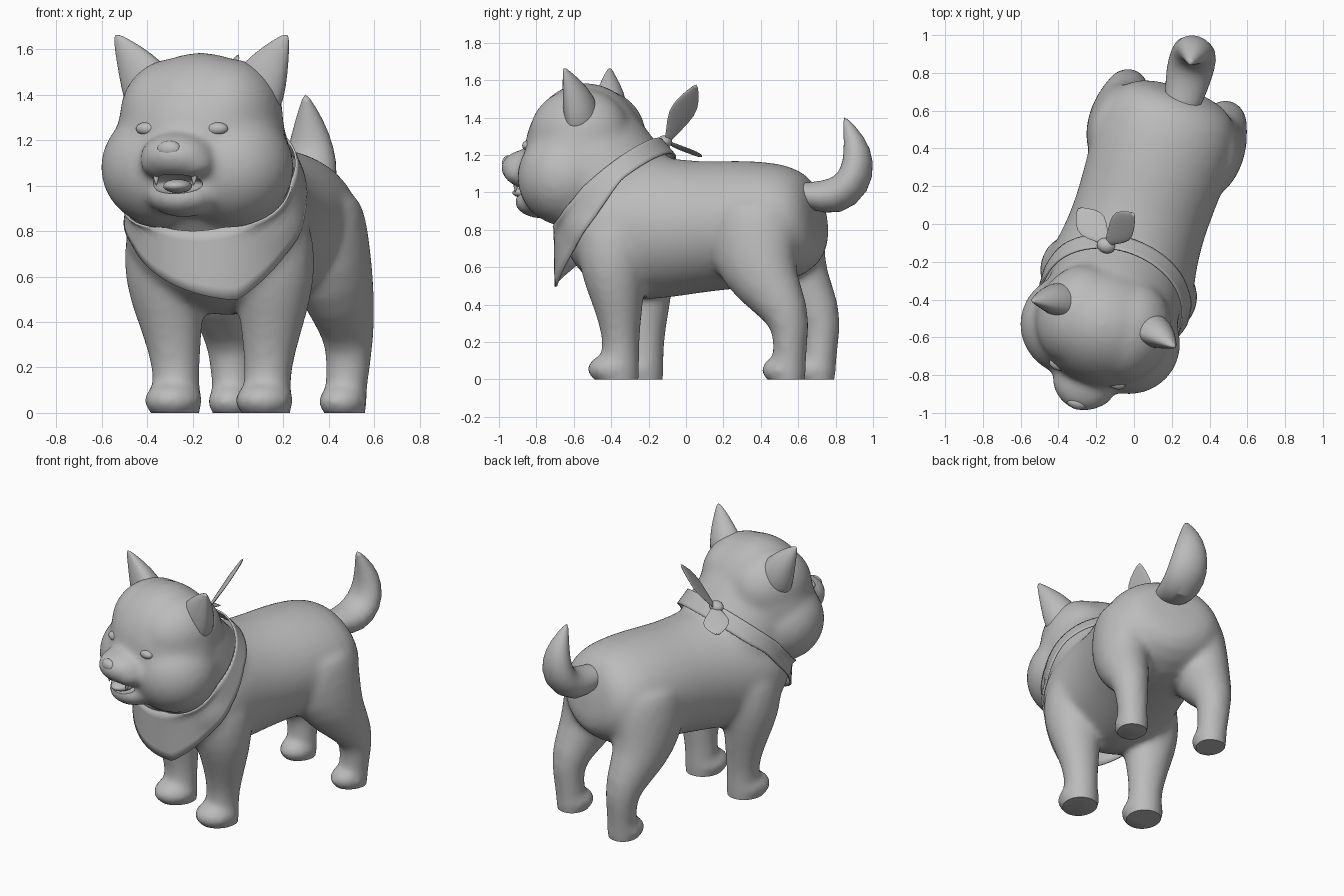
import bpy, bmesh, math
from mathutils import Matrix, Vector

if "Cube" in bpy.data.objects:
    bpy.data.objects.remove(bpy.data.objects["Cube"])

TURN = math.radians(-18)
SHIFT = Matrix.Rotation(TURN, 3, 'Z') @ Vector((0.02, 0, 0))
HEAD = -.01     # sideways lean of the head

GREY = (0.5, 0.5, 0.5, 1)
grey = bpy.data.materials.new("plain_grey")
grey.use_nodes = True
grey.diffuse_color = GREY
grey.node_tree.nodes["Principled BSDF"].inputs["Base Color"].default_value = GREY


def tube(bm, path, mirror=False, twist=0, front=1, n=16, mid=0):
    """Loft elliptical rings (x, y, z, rx, ry) along a path, with closed ends."""
    for side_sign in ((1, -1) if mirror else (1,)):
        pts = [Vector(p[:3]) for p in path]
        rings = []
        for i, p in enumerate(path):
            t = (pts[min(i + 1, len(pts) - 1)] - pts[max(i - 1, 0)]).normalized()
            side = (Vector((1, 0, 0)) - t * t.x).normalized()
            up = t.cross(side)
            turn = Matrix.Rotation(twist, 3, t)
            ring = []
            for k in range(n):
                a = math.tau * k / n
                s = math.sin(a)
                co = pts[i] + turn @ (side * p[3] * math.cos(a)
                                      + up * p[4] * s * (front if s < 0 else 1))
                co.x = mid + co.x * side_sign
                ring.append(bm.verts.new(co))
            rings.append(ring)
        for r, q in zip(rings, rings[1:]):
            for k in range(n):
                j = (k + 1) % n
                bm.faces.new((r[k], r[j], q[j], q[k]))
        bm.faces.new(rings[0][::-1])
        bm.faces.new(rings[-1])


def blob(bm, centre, radii, mirror=False, mid=HEAD):
    for s in ((1, -1) if mirror else (1,)):
        c = Vector((mid + centre[0] * s, centre[1], centre[2]))
        bmesh.ops.create_uvsphere(bm, u_segments=24, v_segments=14, radius=1,
                                  matrix=Matrix.Translation(c) @ Matrix.Diagonal((*radii, 1)))


def make(name, bm, subsurf=0):
    bmesh.ops.recalc_face_normals(bm, faces=bm.faces[:])
    me = bpy.data.meshes.new(name)
    bm.to_mesh(me)
    bm.free()
    ob = bpy.data.objects.new(name, me)
    bpy.context.collection.objects.link(ob)
    ob.rotation_euler.z = TURN
    ob.location = SHIFT
    me.materials.append(grey)
    if subsurf:
        ob.modifiers.new("round", 'SUBSURF').levels = subsurf
        ob.modifiers["round"].render_levels = subsurf
    smooth(me)
    return ob


def smooth(me):
    for p in me.polygons:
        p.use_smooth = True
    me.set_sharp_from_angle(angle=math.radians(50))


# Body: torso, neck, legs and head masses fused into one skin
bm = bmesh.new()
tube(bm, [(0, y, z, w, h) for y, z, w, h in (
    (.755, .87, .18, .15), (.7, .86, .31, .26), (.55, .835, .385, .33),
    (.3, .83, .375, .347), (.1, .815, .36, .35), (-.1, .81, .365, .38),
    (-.28, .815, .405, .395), (-.44, .80, .42, .35), (-.57, .77, .34, .25),
    (-.63, .76, .2, .14))], n=24)
tube(bm, [(0, -.2, .78, .36, .36), (0, -.31, .9, .36, .35),
          (0, -.42, 1.03, .363, .34), (0, -.52, 1.15, .375, .35),
          (0, -.6, 1.25, .355, .335), (0, -.66, 1.33, .28, .26)], n=24)
# front legs
tube(bm, [(.24, -.33, .9, .15, .18), (.25, -.33, .75, .185, .2),
          (.255, -.32, .58, .182, .18), (.235, -.3, .42, .15, .14),
          (.22, -.29, .28, .12, .11), (.212, -.29, .17, .105, .098),
          (.21, -.3, .08, .11, .11), (.21, -.3, -.12, .11, .11)], mirror=True)
# hind legs
tube(bm, [(.18, .44, .95, .2, .22), (.22, .45, .82, .2, .26),
          (.25, .47, .66, .185, .25), (.273, .55, .5, .158, .175),
          (.274, .675, .35, .117, .122), (.27, .685, .22, .1, .095),
          (.26, .67, .1, .095, .09), (.257, .67, -.12, .095, .09)], mirror=True)
# paws
blob(bm, (.21, -.335, .055), (.13, .143, .085), mirror=True, mid=0)
blob(bm, (.257, .64, .05), (.108, .125, .08), mirror=True, mid=0)
# skull, brow, cheeks, muzzle, jaw
blob(bm, (0, -.56, 1.195), (.385, .33, .392))
blob(bm, (.13, -.55, 1.31), (.235, .28, .25), mirror=True)
blob(bm, (.155, -.61, 1.08), (.283, .275, .265), mirror=True)
blob(bm, (-.005, -.87, 1.13), (.17, .165, .105))
blob(bm, (.07, -.895, 1.1), (.1, .1, .07), mirror=True)
blob(bm, (0, -.81, .95), (.16, .145, .09))
body = make("body", bm, 1)

m = body.modifiers.new("fuse", 'REMESH')
m.mode, m.voxel_size, m.use_smooth_shade = 'VOXEL', .018, True
m = body.modifiers.new("soften", 'SMOOTH')
m.factor, m.iterations = .5, 18

# Mouth opening
bm = bmesh.new()
blob(bm, (0, -.95, 1.007), (.13, .14, .042))
cutter = make("mouth_cutter", bm)
cutter.hide_render = True
m = body.modifiers.new("mouth", 'BOOLEAN')
m.operation, m.object, m.solver = 'DIFFERENCE', cutter, 'EXACT'

bpy.context.view_layer.update()
skin = bpy.data.meshes.new_from_object(
    body.evaluated_get(bpy.context.evaluated_depsgraph_get()))
body.modifiers.clear()
body.data = skin
bpy.data.objects.remove(cutter)

# Flat soles
bm = bmesh.new()
bm.from_mesh(skin)
bmesh.ops.bisect_plane(bm, geom=bm.verts[:] + bm.edges[:] + bm.faces[:],
                       plane_co=(0, 0, 0), plane_no=(0, 0, 1), clear_inner=True)
bmesh.ops.holes_fill(bm, edges=[e for e in bm.edges if e.is_boundary], sides=0)
for f in bm.faces:
    f.material_index = 0
bm.to_mesh(skin)
bm.free()
skin.materials.clear()
skin.materials.append(grey)
smooth(skin)

# Ears
bm = bmesh.new()
tube(bm, [(.2, -.52, 1.32, .13, .11), (.25, -.525, 1.43, .135, .125),
          (.315, -.535, 1.54, .088, .085), (.368, -.548, 1.62, .042, .036),
          (.398, -.555, 1.665, .008, .008)], mirror=True, front=.6, mid=HEAD)
make("ears", bm, 1)

# Tail curling up
bm = bmesh.new()
tube(bm, [(.03, .6, 1.0, .08, .055), (.025, .72, .98, .105, .075),
          (.01, .85, .97, .128, .108), (.005, .955, 1.05, .128, .1),
          (0, .98, 1.17, .105, .085), (0, .955, 1.28, .068, .06),
          (0, .895, 1.405, .008, .008)])
make("tail", bm, 1)

# Face details
bm = bmesh.new()
blob(bm, (.16, -.827, 1.25), (.052, .035, .03), mirror=True)
make("eyes", bm)
bm = bmesh.new()
blob(bm, (-.005, -.995, 1.16), (.055, .033, .038))
make("nose", bm)
bm = bmesh.new()
blob(bm, (0, -.89, .998), (.062, .08, .03))
make("tongue", bm)
bm = bmesh.new()
tube(bm, [(.088, -.92, 1.065, .015, .015), (.088, -.925, 1.03, .012, .012),
          (.085, -.93, 1.0, .002, .002)], mirror=True, n=8, mid=HEAD)
make("fangs", bm)

# Neckerchief: a tilted band whose lower edge drops to an off-centre point
bm = bmesh.new()
COUNT, ROWS, TIP = 72, 6, .45
grid = []
for i in range(COUNT):
    a = -math.pi + math.tau * i / COUNT
    off = a - TIP
    span = 1.6 if off > 0 else 2.2
    drop = .08 + .25 * max(0, 1 - abs(off) / span) ** 1.2
    back = min(.9, .6 * (1 - math.cos(a)))
    x, reach = .378 * math.sin(a), .37 * math.cos(a)
    col = []
    for r in range(ROWS + 1):
        d = drop * r / ROWS
        col.append(bm.verts.new((x * (1 + .5 * d), -.43 - .75 * reach + back * d,
                                 1.045 - .66 * reach - d)))
    grid.append(col)
for c, d in zip(grid, grid[1:] + grid[:1]):
    for r in range(ROWS):
        bm.faces.new((c[r], c[r + 1], d[r + 1], d[r]))
scarf = make("neckerchief", bm)
m = scarf.modifiers.new("drape", 'SHRINKWRAP')
m.target, m.wrap_mode, m.offset = body, 'OUTSIDE', .01
m = scarf.modifiers.new("cloth", 'SOLIDIFY')
m.thickness, m.offset = .01, 0

# Knot and its two loose ends
bm = bmesh.new()
blob(bm, (-.115, -.155, 1.27), (.05, .04, .035))
make("neckerchief_knot", bm)
for name, tip, twist in (("upper", (-.035, .055, 1.58), -.65), ("lower", (-.33, -.01, 1.19), -.35)):
    bm = bmesh.new()
    root, end = Vector((-.125, -.14, 1.27)), Vector(tip)
    tube(bm, [(*root.lerp(end, f), w, .009) for f, w in (
        (0, .02), (.2, .045), (.5, .095), (.75, .07), (1, .006))], twist=twist, n=12)
    make("neckerchief_end_" + name, bm, 1)
